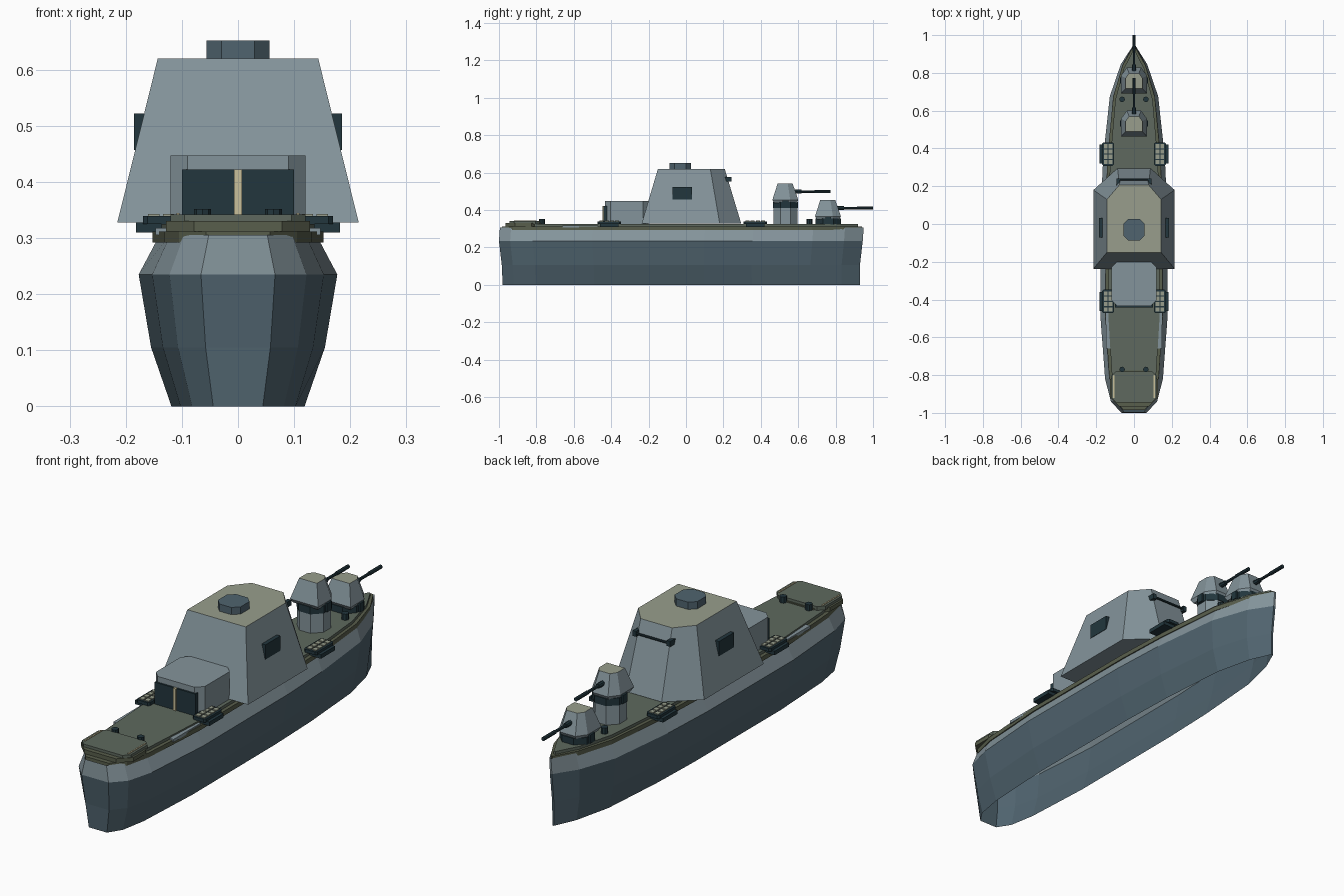
import bpy, bmesh, math
from mathutils import Matrix, Vector

if "Cube" in bpy.data.objects:
    bpy.data.objects.remove(bpy.data.objects["Cube"])


def material(name, hexcode):
    rgb = [int(hexcode[i:i + 2], 16) / 255 for i in (0, 2, 4)]
    col = [((c + 0.055) / 1.055) ** 2.4 for c in rgb] + [1]
    m = bpy.data.materials.new(name)
    m.use_nodes = True
    m.diffuse_color = col
    m.node_tree.nodes["Principled BSDF"].inputs["Base Color"].default_value = col
    return m


HULL = material("hull blue grey", "50646f")
GREY = material("light grey", "84949b")
ROOF = material("pale roof", "989e8c")
DECK = material("deck green", "5e695e")
TRIM = material("olive trim", "585e4c")
DARK = material("dark teal", "22363d")
CREAM = material("cream paint", "c8c09b")


def finish(name, bm, mats, rule=None):
    bmesh.ops.recalc_face_normals(bm, faces=bm.faces)
    if rule:
        for f in bm.faces:
            f.material_index = rule(f)
    me = bpy.data.meshes.new(name)
    bm.to_mesh(me)
    bm.free()
    for m in mats:
        me.materials.append(m)
    ob = bpy.data.objects.new(name, me)
    bpy.context.collection.objects.link(ob)
    return ob


def loft(name, rings, mats, rule=None, closed=True):
    """Skin equal-length rings of points, capped at both ends when closed."""
    bm = bmesh.new()
    vs = [[bm.verts.new(p) for p in r] for r in rings]
    n = len(vs[0])
    for lo, hi in zip(vs, vs[1:]):
        for i in range(n):
            j = (i + 1) % n
            bm.faces.new((lo[i], lo[j], hi[j], hi[i]))
    if closed:
        bm.faces.new(vs[0])
        bm.faces.new(vs[-1])
    return finish(name, bm, mats, rule)


def at(outline, z, dy=0):
    return [(x, y + dy, z) for x, y in outline]


def prism(name, outline, z0, z1, mat, dy=0):
    return loft(name, [at(outline, z0, dy), at(outline, z1, dy)], [mat])


def box(name, x0, x1, y0, y1, z0, z1, mat):
    return prism(name, [(x0, y0), (x1, y0), (x1, y1), (x0, y1)], z0, z1, mat)


def chamfered(hx, y0, y1, c):
    return [(c - hx, y0), (hx - c, y0), (hx, y0 + c), (hx, y1 - c),
            (hx - c, y1), (c - hx, y1), (-hx, y1 - c), (-hx, y0 + c)]


def wedge(a, b, y0, y1, y2):
    """Square aft corners, sides running to y1, narrowing to b at y2."""
    return [(-a, y0), (a, y0), (a, y1), (b, y2), (-b, y2), (-a, y1)]


def octagon(r):
    return [(r * math.cos(a), r * math.sin(a))
            for a in (math.pi * (i + 0.5) / 4 for i in range(8))]


def rod(name, p, q, r, mat, sides=8):
    p, q = Vector(p), Vector(q)
    bm = bmesh.new()
    turn = (q - p).to_track_quat('Z', 'Y').to_matrix().to_4x4()
    bmesh.ops.create_cone(bm, cap_ends=True, segments=sides, radius1=r, radius2=r,
                          depth=(q - p).length,
                          matrix=Matrix.Translation((p + q) / 2) @ turn)
    return finish(name, bm, [mat])


def top_face(f):
    return 1 if f.normal.z > 0.9 else 0


# Hull: half outline (half width, y) from stern to bow, mirrored
HALF = [(0.066, -1), (0.122, -0.94), (0.153, -0.82), (0.177, -0.5), (0.175, 0.1),
        (0.163, 0.36), (0.128, 0.68), (0.07, 0.85), (0.005, 0.95)]


def ship_ring(sx, stern, bow, z):
    right = [(x * sx, stern + (y + 1) / 1.95 * (bow - stern), z) for x, y in HALF]
    return right + [(-x, y, h) for x, y, h in reversed(right)]


loft("hull", [ship_ring(0.67, -0.98, 0.93, 0), ship_ring(0.875, -0.985, 0.93, 0.105),
              ship_ring(1, -1, 0.945, 0.235), ship_ring(0.79, -0.995, 0.95, 0.305)],
     [HULL, GREY], lambda f: 1 if f.calc_center_median().z > 0.235 else 0, closed=False)
loft("deck_rim", [ship_ring(0.86, -0.985, 0.94, 0.292),
                  ship_ring(0.86, -0.985, 0.94, 0.312)], [TRIM])
loft("main_deck", [ship_ring(0.77, -0.96, 0.92, 0.3),
                   ship_ring(0.77, -0.96, 0.92, 0.325)], [DECK])

# Superstructure
loft("superstructure", [at(wedge(0.215, 0.087, -0.237, 0.18, 0.295), 0.328),
                        at(wedge(0.143, 0.077, -0.15, 0.13, 0.207), 0.62)],
     [GREY, ROOF], top_face)
prism("funnel", chamfered(0.056, -0.088, 0.027, 0.027), 0.62, 0.652, HULL)
rod("bridge_rail", (-0.085, 0.236, 0.565), (0.085, 0.236, 0.565), 0.005, DARK)
for s, side in ((-1, "right"), (1, "left")):
    box("side_window_" + side, s * 0.15, s * 0.185, -0.072, 0.033, 0.457, 0.522, DARK)
    box("rail_block_" + side, s * 0.075, s * 0.092, 0.2, 0.242, 0.553, 0.577, DARK)

# Hangar with double door
prism("hangar", chamfered(0.12, -0.433, -0.2, 0.03), 0.322, 0.447, GREY)
box("hangar_door", -0.1, 0.1, -0.441, -0.42, 0.325, 0.422, DARK)
box("door_post", -0.007, 0.007, -0.446, -0.43, 0.325, 0.422, CREAM)

# Landing pad
prism("landing_pad_base", chamfered(0.128, -0.965, -0.775, 0.05), 0.312, 0.33, TRIM)
prism("landing_pad", chamfered(0.12, -0.945, -0.78, 0.025), 0.325, 0.342, DECK)


# Gun turrets
def turret(name, y, base, z):
    prism(name + "_ring", octagon(0.073), base, z, DARK, y)
    loft(name + "_house",
         [at(wedge(0.06, 0.035, -0.06, 0.025, 0.06), z - 0.005, y),
          at(wedge(0.069, 0.038, -0.07, 0.025, 0.068), z + 0.012, y),
          at(wedge(0.044, 0.026, -0.042, 0.012, 0.038), z + 0.1, y)],
         [GREY, ROOF], top_face)
    gun = z + 0.056
    rod(name + "_barrel", (0, y, gun), (0, y + 0.24, gun), 0.0065, DARK)
    rod(name + "_muzzle", (0, y + 0.155, gun), (0, y + 0.24, gun), 0.0085, DARK)
    rod(name + "_sleeve", (0, y + 0.03, gun), (0, y + 0.085, gun), 0.011, DARK)
    for s, side in ((-1, "right"), (1, "left")):
        box(f"{name}_bracket_{side}", s * 0.05, s * 0.075, y - 0.015, y + 0.015,
            z - 0.03, z + 0.008, DARK)


prism("aft_gun_column", octagon(0.07), 0.32, 0.42, GREY, 0.532)
turret("aft_gun", 0.532, 0.41, 0.442)
turret("fore_gun", 0.76, 0.322, 0.354)

# Mirrored deck fittings
for s, side in ((-1, "right"), (1, "left")):
    box("pad_stripe_" + side, s * 0.104, s * 0.11, -0.92, -0.8, 0.34, 0.345, CREAM)
    box("side_plate_" + side, s * 0.125, s * 0.147, -0.66, -0.47, 0.305, 0.318, GREY)
    for y, end in ((-0.77, "aft"), (0.66, "fore")):
        rod(f"bollard_{end}_{side}", (s * 0.063, y, 0.32), (s * 0.063, y, 0.352),
            0.015, DARK)
    # Missile racks with two by four cells
    for y, end in ((-0.41, "aft"), (0.37, "fore")):
        box(f"rack_base_{end}_{side}", s * 0.11, s * 0.182, y - 0.05, y + 0.05,
            0.31, 0.328, DARK)
        prism(f"rack_{end}_{side}",
              [(x + s * 0.137, v) for x, v in chamfered(0.032, -0.062, 0.062, 0.008)],
              0.325, 0.339, DARK, y)
        for i in range(8):
            cx, cy = s * (0.124 + 0.026 * (i % 2)), y - 0.042 + 0.028 * (i // 2)
            box(f"rack_cell_{end}_{side}_{i}", cx - 0.01, cx + 0.01, cy - 0.011,
                cy + 0.011, 0.336, 0.343, ROOF)
